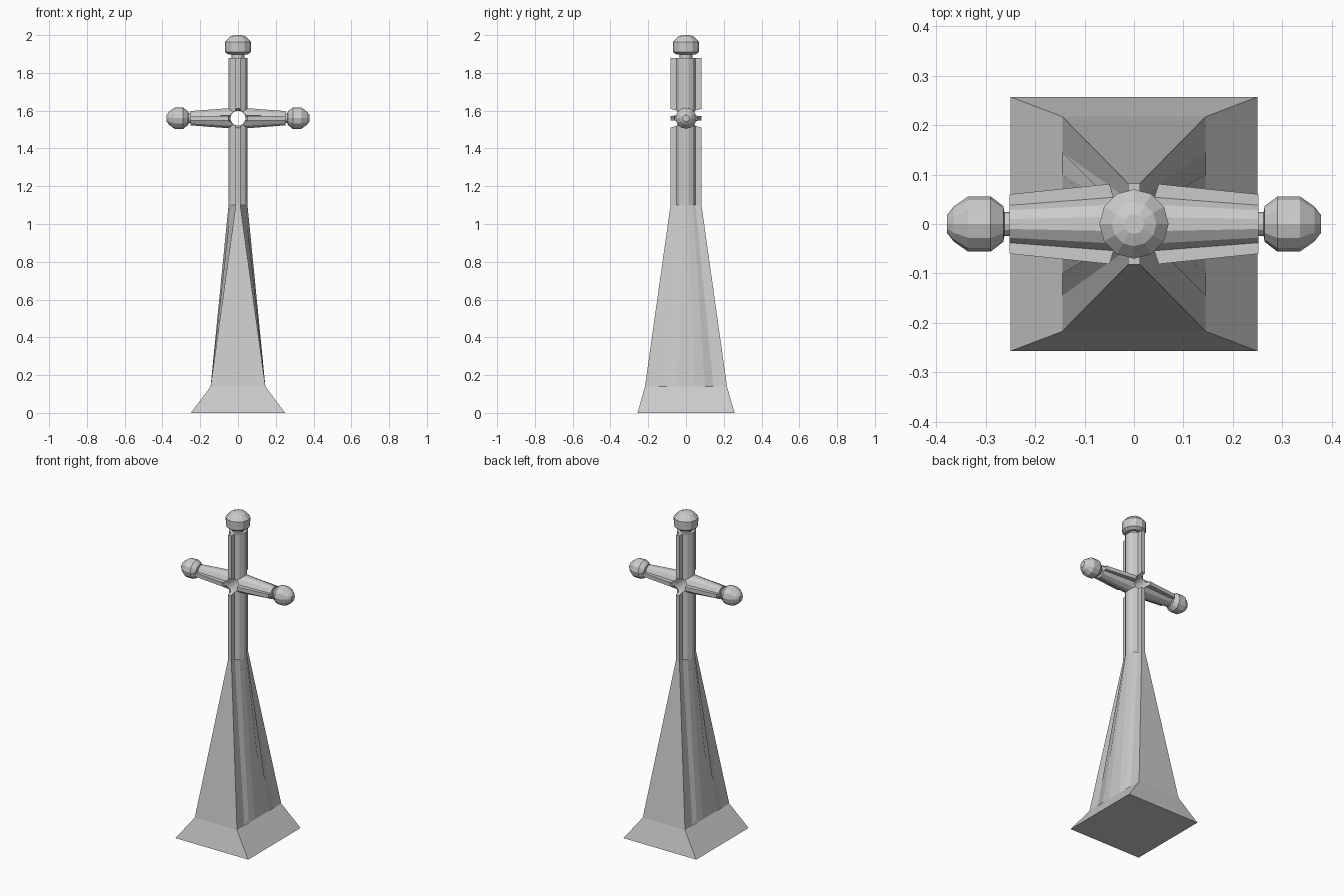
import bpy, bmesh
from math import sin, cos, pi, radians
from mathutils import Vector, Matrix

if "Cube" in bpy.data.objects:
    bpy.data.objects.remove(bpy.data.objects["Cube"])

CROSS_Z = 1.56


def make_object(name, bm):
    bmesh.ops.recalc_face_normals(bm, faces=bm.faces)
    mesh = bpy.data.meshes.new(name)
    bm.to_mesh(mesh)
    bm.free()
    ob = bpy.data.objects.new(name, mesh)
    bpy.context.collection.objects.link(ob)
    return ob


def loft(name, rings, matrix=Matrix()):
    """Skin equal-length rings of points and cap both ends."""
    bm = bmesh.new()
    vs = [[bm.verts.new(matrix @ Vector(p)) for p in ring] for ring in rings]
    n = len(vs[0])
    for a, b in zip(vs, vs[1:]):
        for i in range(n):
            j = (i + 1) % n
            bm.faces.new((a[i], a[j], b[j], b[i]))
    bm.faces.new(vs[0][::-1])
    bm.faces.new(vs[-1])
    return make_object(name, bm)


def lathe(name, profile, sides=12, matrix=Matrix()):
    rings = [[(r * cos(2 * pi * i / sides), r * sin(2 * pi * i / sides), h)
              for i in range(sides)] for r, h in profile]
    return loft(name, rings, matrix)


def finned(radius, fin, z, half=0.012):
    """Round core with a thin fin at +y and -y."""
    core = [(radius * cos(radians(a)), radius * sin(radians(a)))
            for a in (-76, -45, -15, 15, 45, 76)]
    right = [(half, -fin)] + core + [(half, fin)]
    return [(x, y, z) for x, y in right] + [(-x, -y, z) for x, y in right]


def mirror_x(ob):
    ob.modifiers.new("mirror", 'MIRROR').use_axis[0] = True


# stepped foot
loft("foot", [[(x * sx, y * sy, z) for sx, sy in ((-1, -1), (1, -1), (1, 1), (-1, 1))]
              for x, y, z in ((0.25, 0.257, 0), (0.145, 0.217, 0.14))])

# pedestal blending from a rectangle into the finned shaft
top = finned(0.052, 0.082, 1.1)
ys = [-0.217, -0.145, -0.1, -0.045, 0.045, 0.1, 0.145, 0.217]
bottom = [(0.145, y, 0.14) for y in ys] + [(-0.145, -y, 0.14) for y in ys]
loft("pedestal", [bottom, top])

# upright shaft
shaft = loft("shaft", [finned(0.052, 0.082, z) for z in (1.1, 1.88)])

# tapered side arms
to_side = Matrix.Translation((0, 0, CROSS_Z)) @ Matrix.Rotation(pi / 2, 4, 'Y')
arms = loft("cross_arms", [finned(0.058, 0.085, 0.01),
                           finned(0.039, 0.06, 0.252)], to_side)
mirror_x(arms)

# flared hole through the crossing
cutter = lathe("hole_cutter", [(0.057, -0.12), (0.053, -0.085), (0.04, -0.04),
                               (0.04, 0.04), (0.053, 0.085), (0.057, 0.12)], 16,
               Matrix.Translation((0, 0, CROSS_Z)) @ Matrix.Rotation(pi / 2, 4, 'X'))
cutter.hide_render = True
cutter.hide_set(True)
for ob in (shaft, arms):
    cut = ob.modifiers.new("hole", 'BOOLEAN')
    cut.operation = 'DIFFERENCE'
    cut.solver = 'EXACT'
    cut.object = cutter

# top knob with neck
lathe("top_knob", [(0.034, 1.87), (0.034, 1.897), (0.05, 1.897), (0.068, 1.91),
                   (0.07, 1.963), (0.045, 1.99), (0.02, 2.0)])

# arm end knobs with necks
knobs = lathe("arm_knobs", [(0.024, 0.24), (0.024, 0.262), (0.036, 0.264), (0.056, 0.29),
                            (0.056, 0.335), (0.035, 0.365), (0.018, 0.378)], 12, to_side)
mirror_x(knobs)
